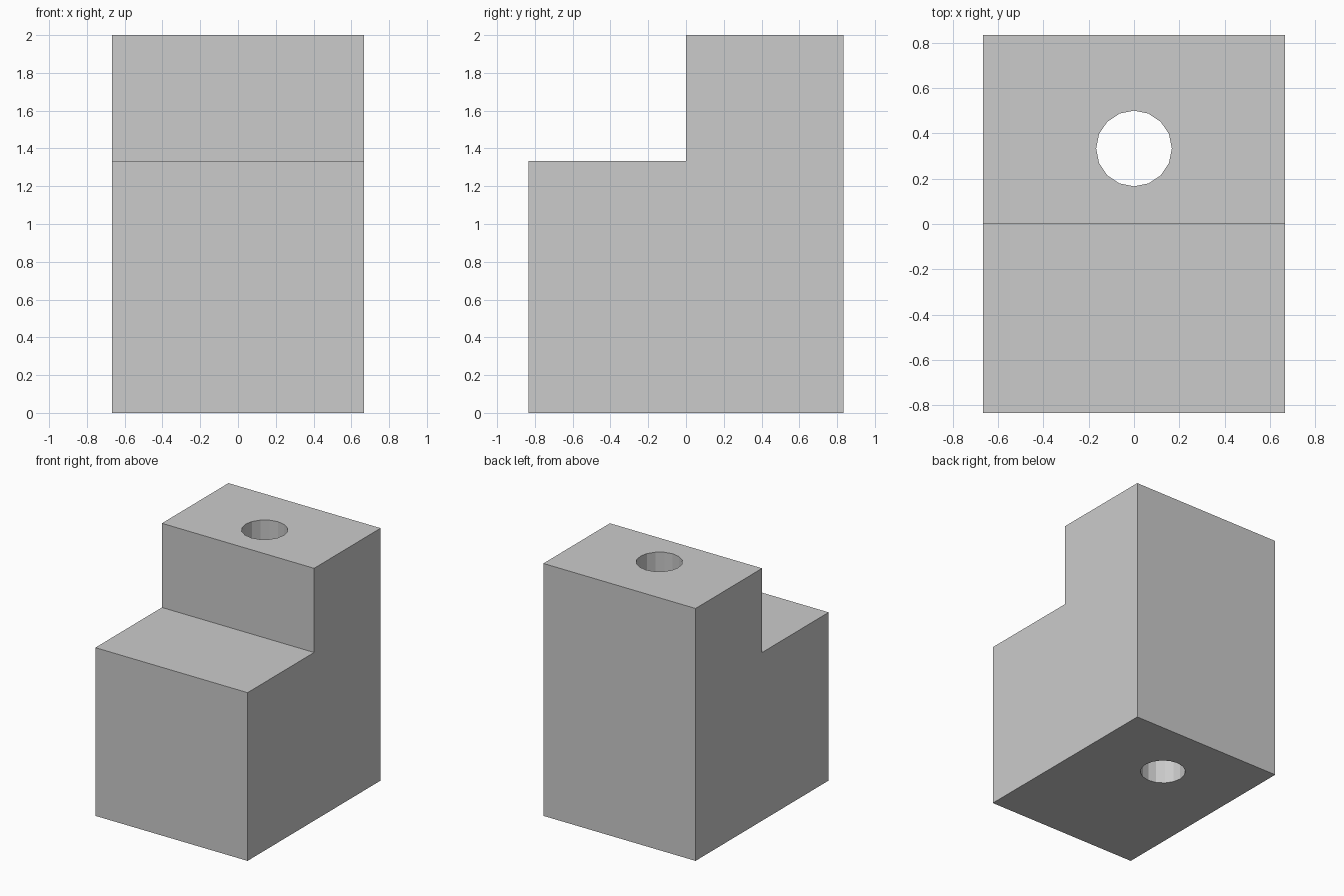
import bpy, bmesh

if "Cube" in bpy.data.objects:
    bpy.data.objects.remove(bpy.data.objects["Cube"])

HALF_W, HALF_D = 0.667, 0.833
STEP_Z, TOP_Z = 1.333, 2.0

# Stepped block: side profile (y, z) extruded across x
profile = [(-HALF_D, 0), (HALF_D, 0), (HALF_D, TOP_Z),
           (0, TOP_Z), (0, STEP_Z), (-HALF_D, STEP_Z)]
bm = bmesh.new()
face = bm.faces.new([bm.verts.new((-HALF_W, y, z)) for y, z in profile])
ext = bmesh.ops.extrude_face_region(bm, geom=[face])
bmesh.ops.translate(bm, vec=(2 * HALF_W, 0, 0),
                    verts=[g for g in ext["geom"] if isinstance(g, bmesh.types.BMVert)])
bmesh.ops.recalc_face_normals(bm, faces=bm.faces)
mesh = bpy.data.meshes.new("stepped_block")
bm.to_mesh(mesh)
bm.free()
block = bpy.data.objects.new("stepped_block", mesh)
bpy.context.collection.objects.link(block)

# Vertical through hole in the tall half
bpy.ops.mesh.primitive_cylinder_add(vertices=16, radius=0.167, depth=3,
                                    location=(0, 0.333, 1))
cutter = bpy.context.object
cutter.name = "hole_cutter"
cutter.hide_render = True

mod = block.modifiers.new("hole", "BOOLEAN")
mod.operation = "DIFFERENCE"
mod.solver = "EXACT"
mod.object = cutter
bpy.context.view_layer.objects.active = block
bpy.ops.object.modifier_apply(modifier=mod.name)
bpy.data.objects.remove(cutter)
